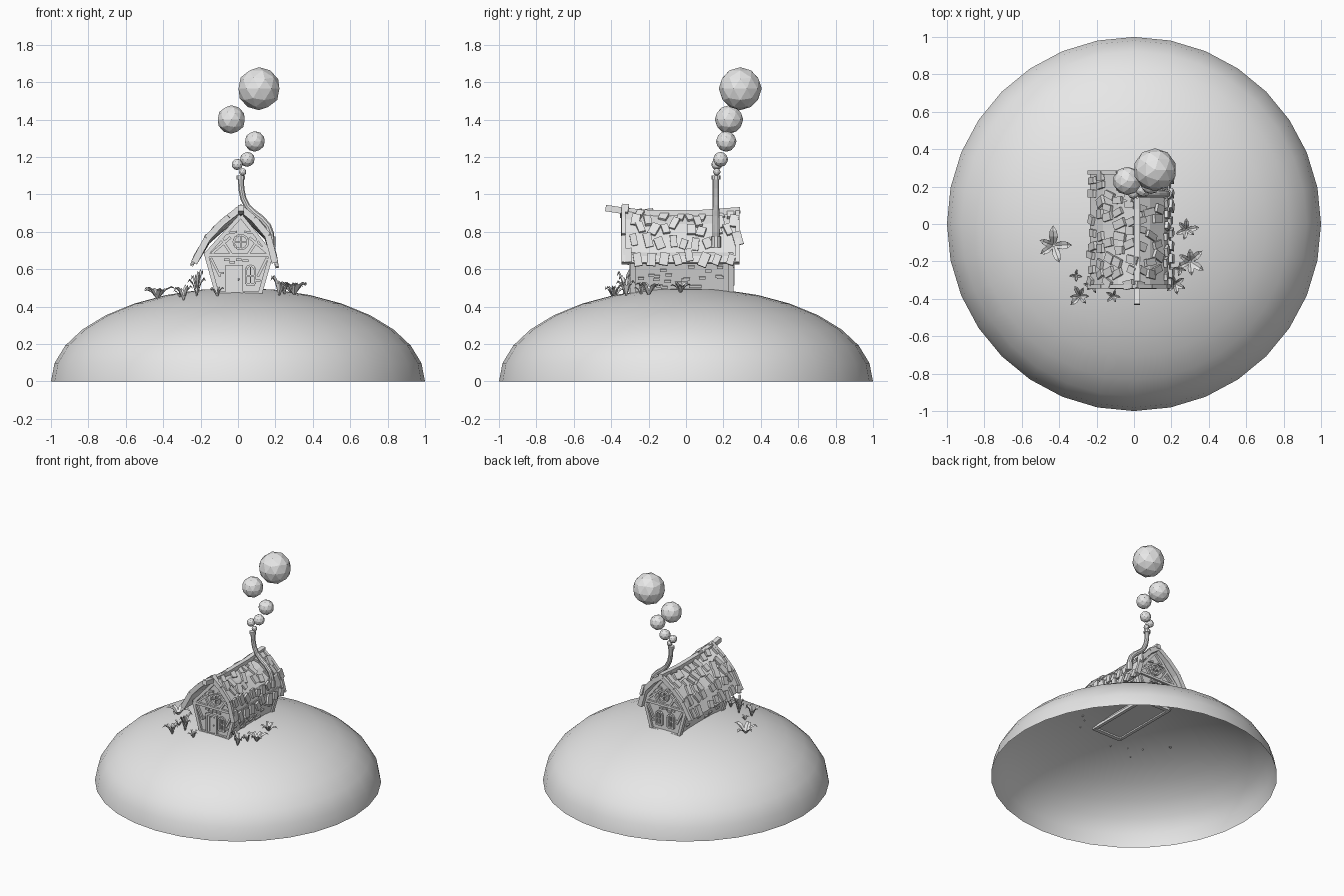
import bpy, bmesh, math, random
from mathutils import Vector, Matrix

if "Cube" in bpy.data.objects:
    bpy.data.objects.remove(bpy.data.objects["Cube"])
random.seed(4)

clay = bpy.data.materials.new("plain grey")
clay.use_nodes = True
clay.diffuse_color = (0.8, 0.8, 0.8, 1)
clay.node_tree.nodes["Principled BSDF"].inputs["Base Color"].default_value = (0.8, 0.8, 0.8, 1)


def finish(bm, name, smooth=False):
    mesh = bpy.data.meshes.new(name)
    bm.to_mesh(mesh)
    bm.free()
    mesh.materials.append(clay)
    for f in mesh.polygons:
        f.use_smooth = smooth
    obj = bpy.data.objects.new(name, mesh)
    bpy.context.collection.objects.link(obj)
    return obj


def frame(origin, along, normal):
    """Matrix whose x runs along a direction and whose z is the outward normal."""
    x = Vector(along).normalized()
    y = Vector(normal).cross(x).normalized()
    m = Matrix((x, y, x.cross(y))).transposed().to_4x4()
    m.translation = origin
    return m


def slab(bm, m, size):
    bmesh.ops.create_cube(bm, size=1, matrix=m @ Matrix.Diagonal((*size, 1)))


def beam(bm, p, q, normal, width=0.02, depth=0.024):
    p, q = Vector(p), Vector(q)
    slab(bm, frame((p + q) / 2, q - p, normal), ((q - p).length, width, depth))


def tube(name, points, radii, sides=10):
    """Capped tube through points, with rings level with the path."""
    bm = bmesh.new()
    rings = []
    for i, p in enumerate(points):
        t = Vector(points[min(i + 1, len(points) - 1)]) - Vector(points[max(i - 1, 0)])
        m = frame(p, (0, 1, 0), t)
        rings.append([bm.verts.new(m @ Vector((radii[i] * math.cos(a), radii[i] * math.sin(a), 0)))
                      for a in (k * math.tau / sides for k in range(sides))])
    for a, b in zip(rings, rings[1:]):
        for k in range(sides):
            j = (k + 1) % sides
            bm.faces.new((a[k], a[j], b[j], b[k]))
    bm.faces.new(rings[0][::-1])
    bm.faces.new(rings[-1])
    return finish(bm, name)


def dome_z(x, y):
    return 0.5 * math.sqrt(max(0, 1 - x * x - y * y))


# Hill: open half ellipsoid
bm = bmesh.new()
bmesh.ops.create_uvsphere(bm, u_segments=32, v_segments=16, radius=1)
bmesh.ops.delete(bm, geom=[v for v in bm.verts if v.co.z < -0.01], context='VERTS')
bmesh.ops.scale(bm, vec=(1, 1, 0.5), verts=bm.verts)
finish(bm, "hill", True)

# House body: five-sided gable pulled along y
FRONT, BACK = -0.285, 0.24
GABLE = [(-0.112, 0.47), (0.118, 0.47), (0.178, 0.68), (0.015, 0.885), (-0.17, 0.68)]
bm = bmesh.new()
face = bm.faces.new([bm.verts.new((x, FRONT, z)) for x, z in GABLE])
ext = bmesh.ops.extrude_face_region(bm, geom=[face])
bmesh.ops.translate(bm, vec=(0, BACK - FRONT, 0),
                    verts=[v for v in ext["geom"] if isinstance(v, bmesh.types.BMVert)])
bmesh.ops.recalc_face_normals(bm, faces=bm.faces)
finish(bm, "walls")

# Timber framing on both gables and along the side walls
bm = bmesh.new()
for y, n in ((FRONT, -1), (BACK, 1)):
    def bar(a, b, w=0.018):
        beam(bm, (a[0], y, a[1]), (b[0], y, b[1]), (0, n, 0), w, 0.03)
    for a, b in zip(GABLE, GABLE[1:] + GABLE[:1]):
        bar(a, b, 0.022)
    bar((-0.17, 0.675), (0.178, 0.675))
    bar((-0.07, 0.79), (-0.005, 0.8), 0.012)
    bar((0.035, 0.8), (0.1, 0.79), 0.012)
    for s in (-1, 1):
        bar((0.01 + s * 0.15, 0.685), (0.01 + s * 0.05, 0.77), 0.014)
        bar((0.01 + s * 0.045, 0.68), (0.01 + s * 0.1, 0.765), 0.014)
        bar((0.005 + s * 0.15, 0.66), (0.005 + s * 0.1, 0.56), 0.014)
for i in (0, 1, 2, 4):
    x, z = GABLE[i]
    beam(bm, (x, FRONT - 0.01, z), (x, BACK + 0.01, z), (x, 0, 0))
finish(bm, "timber_frame")

# Door, with frame, planks and knob
bm = bmesh.new()
slab(bm, Matrix.Translation((-0.02, FRONT, 0.545)), (0.07, 0.02, 0.13))
for a, b in (((-0.06, 0.47), (-0.06, 0.615)), ((0.02, 0.47), (0.02, 0.615)),
             ((-0.068, 0.615), (0.028, 0.615))):
    beam(bm, (a[0], FRONT, a[1]), (b[0], FRONT, b[1]), (0, -1, 0), 0.014, 0.036)
for x in (-0.04, -0.02, 0):
    beam(bm, (x, FRONT, 0.49), (x, FRONT, 0.6), (0, -1, 0), 0.013, 0.026)
bmesh.ops.create_icosphere(bm, subdivisions=1, radius=0.006,
                           matrix=Matrix.Translation((0.004, FRONT - 0.016, 0.545)))
finish(bm, "door")


# Windows: outline frames with crossed bars
def window(name, outline, y, n, cx, cz):
    bm = bmesh.new()
    for a, b in zip(outline, outline[1:] + outline[:1]):
        beam(bm, (cx + a[0], y, cz + a[1]), (cx + b[0], y, cz + b[1]), (0, n, 0), 0.012, 0.036)
    xs, zs = [p[0] for p in outline], [p[1] for p in outline]
    beam(bm, (cx, y, cz + min(zs)), (cx, y, cz + max(zs)), (0, n, 0), 0.007, 0.026)
    beam(bm, (cx + min(xs), y, cz), (cx + max(xs), y, cz), (0, n, 0), 0.007, 0.026)
    finish(bm, name)


ROUND = [(0.038 * math.cos(k * math.tau / 14), 0.038 * math.sin(k * math.tau / 14)) for k in range(14)]
ARCH = [(0.024 * math.cos(k * math.pi / 6), 0.03 + 0.024 * math.sin(k * math.pi / 6)) for k in range(7)]
ARCH += [(-0.024, -0.045), (0.024, -0.045)]
window("front_round_window", ROUND, FRONT, -1, 0.015, 0.745)
window("back_round_window", ROUND, BACK, 1, 0.015, 0.745)
window("front_arched_window", ARCH, FRONT, -1, 0.067, 0.565)
for x in (-0.045, 0.055):
    window("back_arched_window", ARCH, BACK, 1, x, 0.565)

# Loose bricks set in the plaster
bm = bmesh.new()
for s, foot, eave in ((-1, GABLE[0], GABLE[4]), (1, GABLE[1], GABLE[2])):
    up = Vector((eave[0] - foot[0], 0, eave[1] - foot[1]))
    for k in range(24):
        p = Vector((foot[0], 0, foot[1])) + up * random.uniform(0.15, 0.85)
        p.y = random.uniform(FRONT + 0.04, BACK - 0.04)
        slab(bm, frame(p, (0, 1, 0), up.cross((0, 1, 0))), (0.034, 0.014, 0.018))
for x, z in ((-0.06, 0.65), (-0.03, 0.637), (0.005, 0.65), (0.04, 0.645), (-0.09, 0.58), (0.105, 0.54)):
    for y in (FRONT, BACK):
        slab(bm, Matrix.Translation((x, y, z)), (0.03, 0.02, 0.012))
finish(bm, "wall_bricks")


# Roof: two bent, slightly sagging sheets
def sag(y):
    return 0.35 * (y - 0.02) ** 2


SLOPES = {"left": [(0.012, 0.885), (0.085, 0.84), (0.16, 0.765), (0.198, 0.635)],
          "right": [(0.018, 0.885), (-0.085, 0.82), (-0.165, 0.75), (-0.235, 0.635)]}
R0, R1 = -0.345, 0.285


def roof_point(slope, t, y):
    i = min(int(t), 2)
    a, b = slope[i], slope[i + 1]
    f = t - i
    return Vector((a[0] + (b[0] - a[0]) * f, y, a[1] + (b[1] - a[1]) * f + sag(y) * (1 - t / 3)))


for side, slope in SLOPES.items():
    bm = bmesh.new()
    ys = [R0 + (R1 - R0) * j / 6 for j in range(7)]
    grid = [[bm.verts.new(roof_point(slope, i, y)) for i in range(4)] for y in ys]
    for a, b in zip(grid, grid[1:]):
        for i in range(3):
            bm.faces.new((a[i], b[i], b[i + 1], a[i + 1]))
    bmesh.ops.recalc_face_normals(bm, faces=bm.faces)
    if sum(f.normal.z for f in bm.faces) < 0:
        bmesh.ops.reverse_faces(bm, faces=bm.faces)
    solid = finish(bm, side + "_roof").modifiers.new("thickness", 'SOLIDIFY')
    solid.thickness = 0.018

    # Crooked tiles scattered in staggered rows
    bm = bmesh.new()
    for row in range(5):
        for col in range(9):
            t = 0.3 + row * 0.63 + random.uniform(-0.12, 0.12)
            y = R0 + 0.03 + (col + 0.5 * (row % 2)) * 0.068 + random.uniform(-0.015, 0.015)
            if y > R1 or random.random() < 0.12:
                continue
            t = min(t, 2.9)
            p = roof_point(slope, t, y)
            down = roof_point(slope, int(t) + 1, y) - roof_point(slope, int(t), y)
            normal = down.cross((0, 1, 0))
            normal *= 1 if normal.z > 0 else -1
            m = frame(p + normal.normalized() * 0.008, down, normal)
            m = m @ Matrix.Rotation(random.uniform(-0.45, 0.45), 4, 'Z') @ Matrix.Rotation(0.12, 4, 'Y')
            slab(bm, m, (random.uniform(0.05, 0.078), random.uniform(0.034, 0.048), 0.018))
    finish(bm, side + "_roof_tiles")

    # Edge boards under the roof ends
    bm = bmesh.new()
    for y in (R0 + 0.01, R1 - 0.01):
        for i in range(3):
            beam(bm, roof_point(slope, i, y), roof_point(slope, i + 1, y), (0, 1, 0), 0.034, 0.022)
    finish(bm, side + "_edge_boards")

# Ridge beam, lifted at both ends
bm = bmesh.new()
ridge = [(0.016, y, z) for y, z in ((-0.43, 0.927), (-0.32, 0.91), (-0.2, 0.9), (0.08, 0.9), (0.29, 0.915))]
for a, b in zip(ridge, ridge[1:]):
    beam(bm, a, b, (0, 0, 1), 0.034, 0.034)
finish(bm, "ridge_beam")

# Bent stove pipe with a foot and a rim
PY = 0.16
path = [(0.175, 0.74), (0.175, 0.79), (0.16, 0.83), (0.125, 0.87), (0.085, 0.9),
        (0.05, 0.935), (0.028, 0.98), (0.018, 1.03), (0.015, 1.09)]
tube("chimney_pipe", [(x, PY, z) for x, z in path], [0.019] * 5 + [0.017] * 4)
tube("chimney_foot", [(0.175, PY, 0.715), (0.175, PY, 0.775)], [0.028, 0.026])
tube("chimney_rim", [(0.015, PY, 1.08), (0.015, PY, 1.1)], [0.024, 0.024])

# Smoke puffs
for x, y, z, r in ((0.025, 0.165, 1.12, 0.02), (-0.004, 0.165, 1.16, 0.03), (0.05, 0.185, 1.187, 0.04),
                   (0.09, 0.215, 1.283, 0.055), (-0.036, 0.23, 1.4, 0.076), (0.112, 0.29, 1.565, 0.115)):
    bm = bmesh.new()
    bmesh.ops.create_icosphere(bm, subdivisions=2, radius=r, matrix=Matrix.Translation((x, y, z)))
    finish(bm, "smoke_puff")


# Plants: rosettes of folded, drooping leaves
def plant(x, y, size, rise, leaves):
    bm = bmesh.new()
    turn = random.uniform(0, 6)
    for k in range(leaves):
        m = Matrix.Translation((x, y, dome_z(x, y) - 0.012)) @ Matrix.Rotation(
            turn + k * math.tau / leaves + random.uniform(-0.25, 0.25), 4, 'Z')
        s, h = size * random.uniform(0.75, 1.1), rise * random.uniform(0.7, 1.1)
        rows = [[bm.verts.new(m @ Vector((d * s, w * s * j, h * (z + 0.12 * abs(j))))) for j in (-1, 0, 1)]
                for d, w, z in ((0, 0.08, 0), (0.45, 0.22, 0.75), (0.75, 0.17, 0.95))]
        tip = bm.verts.new(m @ Vector((s, 0, h * 0.85)))
        for a, b in zip(rows, rows[1:]):
            for j in (0, 1):
                bm.faces.new((a[j], a[j + 1], b[j + 1], b[j]))
        for j in (0, 1):
            bm.faces.new((rows[-1][j], rows[-1][j + 1], tip))
    finish(bm, "leafy_plant")


for spec in ((-0.43, -0.115, 0.1, 0.075, 5), (-0.29, -0.385, 0.065, 0.08, 6), (-0.31, -0.275, 0.035, 0.04, 4),
             (-0.22, -0.33, 0.05, 0.13, 6), (-0.11, -0.385, 0.045, 0.06, 5), (0.28, -0.03, 0.065, 0.06, 6),
             (0.3, -0.2, 0.08, 0.075, 6), (0.22, -0.32, 0.055, 0.11, 6), (0.25, -0.24, 0.04, 0.06, 4)):
    plant(*spec)
